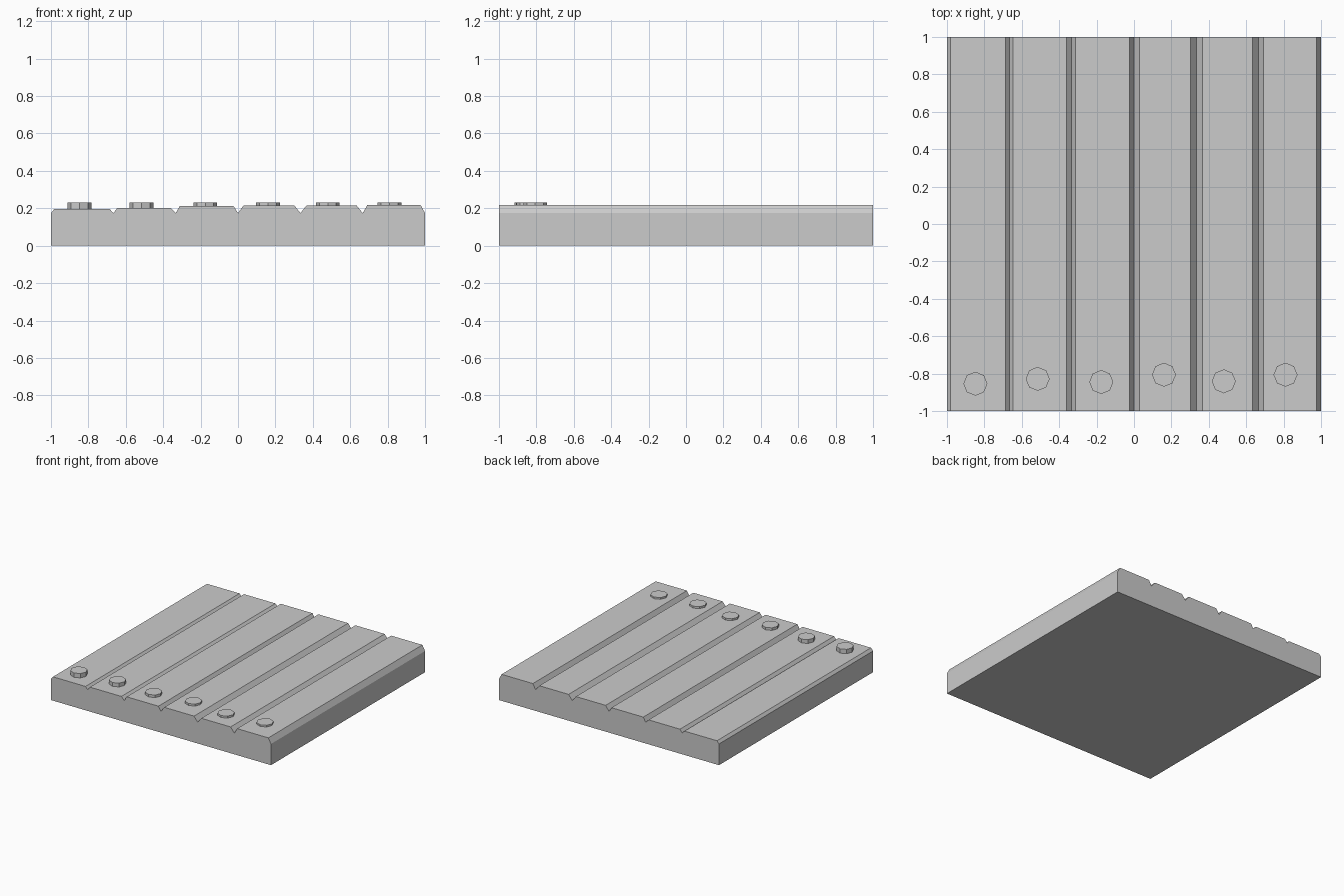
import bpy
import bmesh

cube = bpy.data.objects.get("Cube")
if cube:
    bpy.data.objects.remove(cube, do_unlink=True)

# One plain grey for every part
grey = bpy.data.materials.new("plain_grey")
grey.use_nodes = True
COLOUR = (0.6, 0.6, 0.6, 1)
grey.diffuse_color = COLOUR
grey.node_tree.nodes["Principled BSDF"].inputs["Base Color"].default_value = COLOUR

GROOVE_Z = 0.174
BOLT_TOP = 0.232
BOLT_RADIUS = 0.064

# Each plank: left top edge, right top edge, top height, bolt x, bolt y
planks = [
    (-0.982, -0.686, 0.196, -0.848, -0.854),
    (-0.646, -0.360, 0.201, -0.515, -0.828),
    (-0.312, -0.023, 0.211, -0.175, -0.845),
    (0.030, 0.301, 0.216, 0.160, -0.806),
    (0.367, 0.633, 0.216, 0.480, -0.841),
    (0.692, 0.976, 0.218, 0.810, -0.806),
]


def extrude_profile(name, points):
    """Extrude an x-z outline along the full depth of the floor."""
    bm = bmesh.new()
    face = bm.faces.new([bm.verts.new((x, -1, z)) for x, z in points])
    result = bmesh.ops.extrude_face_region(bm, geom=[face])
    moved = [v for v in result["geom"] if isinstance(v, bmesh.types.BMVert)]
    bmesh.ops.translate(bm, verts=moved, vec=(0, 2, 0))
    bmesh.ops.recalc_face_normals(bm, faces=bm.faces)
    mesh = bpy.data.meshes.new(name)
    bm.to_mesh(mesh)
    bm.free()
    mesh.materials.append(grey)
    obj = bpy.data.objects.new(name, mesh)
    bpy.context.collection.objects.link(obj)
    return obj


# Floor slab: bevelled planks joined at V grooves a sixth of the width apart
outline = [(1, 0), (-1, 0), (-1, GROOVE_Z)]
for i, (left, right, top, _, _) in enumerate(planks):
    outline += [(left, top), (right, top), (-1 + (i + 1) / 3, GROOVE_Z)]
extrude_profile("plank_floor", outline)

# Eight-sided bolt heads along the front end
for i, (_, _, top, x, y) in enumerate(planks):
    bpy.ops.mesh.primitive_cylinder_add(
        vertices=8, radius=BOLT_RADIUS, depth=BOLT_TOP - top,
        location=(x, y, (top + BOLT_TOP) / 2))
    bolt = bpy.context.object
    bolt.name = f"bolt_head_{i + 1}"
    bolt.data.materials.append(grey)
